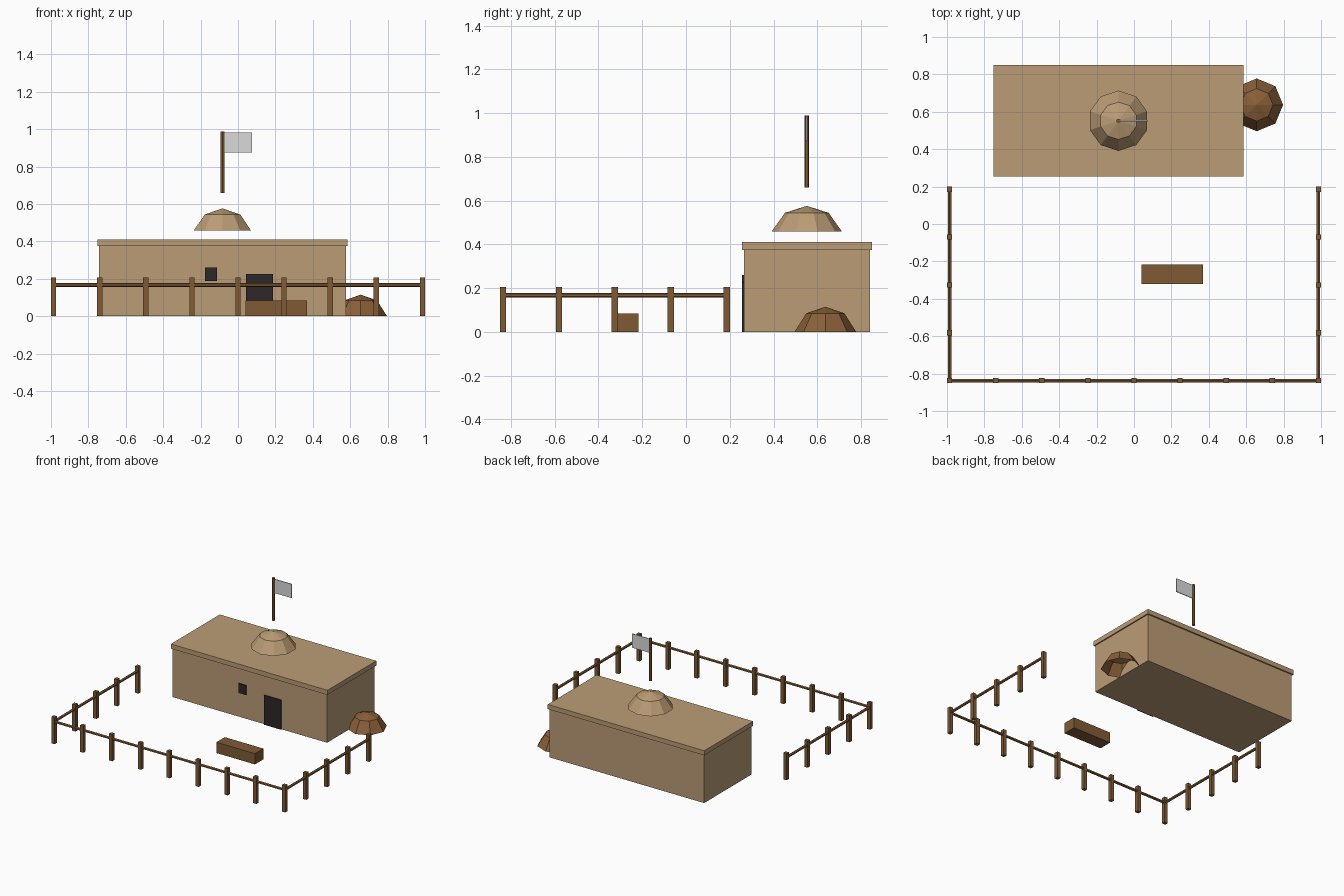
import bpy, bmesh, math
from mathutils import Matrix, Vector

if "Cube" in bpy.data.objects:
    bpy.data.objects.remove(bpy.data.objects["Cube"])


def material(name, rgb):
    m = bpy.data.materials.new(name)
    m.diffuse_color = (*rgb, 1)
    m.use_nodes = True
    m.node_tree.nodes["Principled BSDF"].inputs["Base Color"].default_value = m.diffuse_color
    return m


SAND = material("sandstone", (0.50, 0.335, 0.18))
WOOD = material("brown_wood", (0.216, 0.105, 0.036))
MOUND = material("reddish_earth", (0.25, 0.115, 0.04))
DARK = material("dark_opening", (0.026, 0.02, 0.022))
CLOTH = material("pale_cloth", (0.70, 0.70, 0.70))


def finish(name, bm, mat):
    me = bpy.data.meshes.new(name)
    bm.to_mesh(me)
    bm.free()
    me.materials.append(mat)
    ob = bpy.data.objects.new(name, me)
    bpy.context.collection.objects.link(ob)
    return ob


def box(name, x0, x1, y0, y1, z0, z1, mat):
    bm = bmesh.new()
    size = Matrix.Diagonal((x1 - x0, y1 - y0, z1 - z0, 1))
    mid = Matrix.Translation(((x0 + x1) / 2, (y0 + y1) / 2, (z0 + z1) / 2))
    bmesh.ops.create_cube(bm, size=1, matrix=mid @ size)
    return finish(name, bm, mat)


def rod(name, a, b, radius, mat, sides=6):
    a, b = Vector(a), Vector(b)
    bm = bmesh.new()
    turn = (b - a).to_track_quat('Z', 'Y').to_matrix().to_4x4()
    bmesh.ops.create_cone(bm, cap_ends=True, segments=sides, radius1=radius, radius2=radius,
                          depth=(b - a).length, matrix=Matrix.Translation((a + b) / 2) @ turn)
    return finish(name, bm, mat)


def dome(name, x, y, rings, apex, sides, start, mat):
    """Open-bottomed faceted dome; rings are (radius, z)."""
    bm = bmesh.new()
    loops = [[bm.verts.new((x + r * math.cos(start + 2 * math.pi * i / sides),
                            y + r * math.sin(start + 2 * math.pi * i / sides), z))
              for i in range(sides)] for r, z in rings]
    top = bm.verts.new((x, y, apex))
    for i in range(sides):
        j = (i + 1) % sides
        for lo, hi in zip(loops, loops[1:]):
            bm.faces.new((lo[i], lo[j], hi[j], hi[i]))
        bm.faces.new((loops[-1][i], loops[-1][j], top))
    return finish(name, bm, mat)


# Building with slab roof
box("walls", -0.743, 0.577, 0.264, 0.84, 0, 0.376, SAND)
box("roof_slab", -0.752, 0.586, 0.255, 0.851, 0.375, 0.411, SAND)
box("door", 0.043, 0.187, 0.2555, 0.265, 0, 0.227, DARK)
box("window", -0.176, -0.112, 0.2555, 0.265, 0.187, 0.26, DARK)

# Roof dome, flagpole and flag
dome("roof_dome", -0.083, 0.552, [(0.161, 0.458), (0.1, 0.544)], 0.576, 10, math.pi / 2, SAND)
rod("flagpole", (-0.083, 0.552, 0.66), (-0.083, 0.552, 0.988), 0.011, WOOD)
box("flag", -0.075, 0.075, 0.549, 0.555, 0.874, 0.981, CLOTH)

# Mound against the side wall
dome("side_mound", 0.656, 0.637, [(0.141, 0), (0.087, 0.085)], 0.115, 8, 0, MOUND)

# Trough in the yard
box("trough", 0.039, 0.369, -0.32, -0.217, 0, 0.083, WOOD)

# Fence: posts along the front and both sides, one rail per run
X, Y0, Y1, H, RZ = 0.986, -0.837, 0.186, 0.014, 0.167
spots = [(-X + 2 * X * i / 8, Y0) for i in range(9)]
spots += [(s * X, Y0 + (Y1 - Y0) * i / 4) for s in (-1, 1) for i in range(1, 5)]
for n, (x, y) in enumerate(spots):
    box(f"fence_post_{n + 1}", x - H, x + H, y - H, y + H, 0, 0.206, WOOD)
rod("front_rail", (-X, Y0, RZ), (X, Y0, RZ), 0.0105, WOOD)
for side, s in (("left", -1), ("right", 1)):
    rod(f"{side}_rail", (s * X, Y0, RZ), (s * X, Y1, RZ), 0.0105, WOOD)
